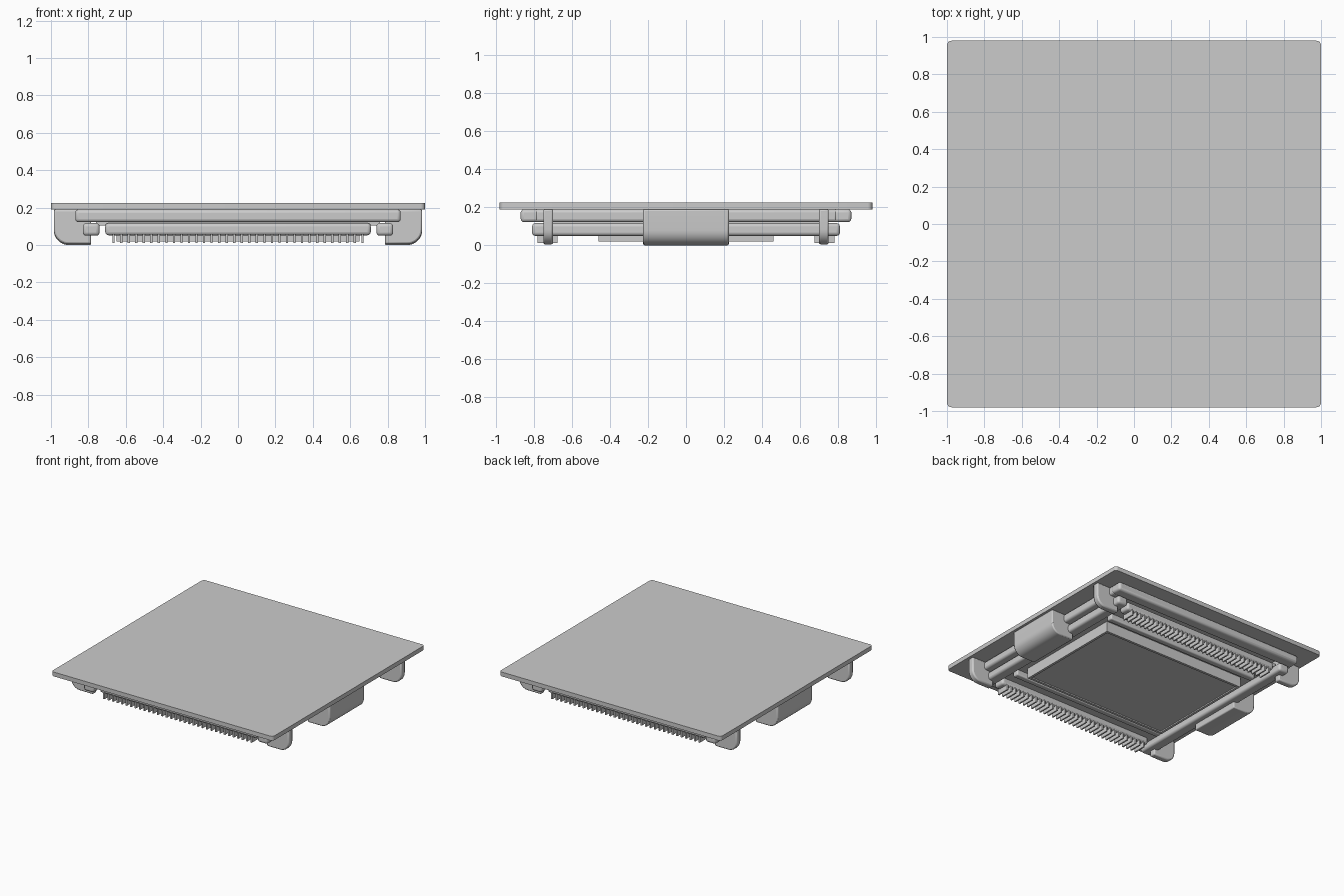
import bpy, bmesh, math

if "Cube" in bpy.data.objects:
    bpy.data.objects.remove(bpy.data.objects["Cube"])


def finish(name, bm, bevel=0.0, segments=3):
    bmesh.ops.recalc_face_normals(bm, faces=bm.faces)
    mesh = bpy.data.meshes.new(name)
    bm.to_mesh(mesh)
    bm.free()
    ob = bpy.data.objects.new(name, mesh)
    bpy.context.collection.objects.link(ob)
    if bevel:
        m = ob.modifiers.new("bevel", 'BEVEL')
        m.width = bevel
        m.segments = segments
        m.limit_method = 'ANGLE'
        m.angle_limit = math.radians(40)
    bpy.ops.object.select_all(action='DESELECT')
    bpy.context.view_layer.objects.active = ob
    ob.select_set(True)
    bpy.ops.object.shade_smooth_by_angle(angle=math.radians(35))
    return ob


def add_box(bm, x0, x1, y0, y1, z0, z1):
    vs = bmesh.ops.create_cube(bm, size=1)["verts"]
    for v in vs:
        v.co.x = x1 if v.co.x > 0 else x0
        v.co.y = y1 if v.co.y > 0 else y0
        v.co.z = z1 if v.co.z > 0 else z0


def box(name, *dims, bevel=0.0, segments=3):
    bm = bmesh.new()
    add_box(bm, *dims)
    return finish(name, bm, bevel, segments)


def prism(name, pts, axis, a, b, bevel=0.0):
    # extrude a 2D outline along y (outline xz) or z (outline xy)
    bm = bmesh.new()
    place = (lambda p, t: (p[0], t, p[1])) if axis == 'y' else (lambda p, t: (p[0], p[1], t))
    lo = [bm.verts.new(place(p, a)) for p in pts]
    hi = [bm.verts.new(place(p, b)) for p in pts]
    bm.faces.new(lo)
    bm.faces.new(hi)
    n = len(pts)
    for i in range(n):
        bm.faces.new((lo[i], lo[(i + 1) % n], hi[(i + 1) % n], hi[i]))
    return finish(name, bm, bevel, 2)


def arc(cx, cy, r, start, end, n=8):
    return [(cx + r * math.cos(math.radians(start + (end - start) * i / n)),
             cy + r * math.sin(math.radians(start + (end - start) * i / n))) for i in range(n + 1)]


# top plate with small rounded corners
X, Y, R = 1.0, 0.98, 0.025
outline = (arc(X - R, Y - R, R, 0, 90, 5) + arc(R - X, Y - R, R, 90, 180, 5)
           + arc(R - X, R - Y, R, 180, 270, 5) + arc(X - R, R - Y, R, 270, 360, 5))
prism("top_plate", outline, 'z', 0.19, 0.225)

# core slab joining the rails, and the panel underneath
box("core_slab", -0.76, 0.76, -0.74, 0.74, 0.105, 0.135)
box("bottom_panel", -0.65, 0.65, -0.46, 0.46, 0.03, 0.11)
for s in (-1, 1):
    y = sorted((s * 0.44, s * 0.46))
    box("panel_rim_long", -0.65, 0.65, *y, 0.02, 0.05)
    x = sorted((s * 0.63, s * 0.65))
    box("panel_rim_short", *x, -0.44, 0.44, 0.02, 0.05)

for s in (-1, 1):
    # upper rail ring
    y = sorted((s * 0.775, s * 0.87))
    box("upper_rail_long", -0.87, 0.87, *y, 0.122, 0.19, bevel=0.018)
    x = sorted((s * 0.775, s * 0.87))
    box("upper_rail_side", *x, -0.80, 0.80, 0.122, 0.19, bevel=0.018)
    # lower rails
    y = sorted((s * 0.68, s * 0.775))
    box("lower_rail_long", -0.71, 0.71, *y, 0.052, 0.117, bevel=0.018)
    x = sorted((s * 0.74, s * 0.83))
    box("lower_rail_side", *x, -0.81, 0.81, 0.05, 0.117, bevel=0.018)
    # inner bars beside the panel
    y = sorted((s * 0.52, s * 0.57))
    box("inner_bar", -0.70, 0.70, *y, 0.06, 0.12, bevel=0.01)

    # row of pins
    bm = bmesh.new()
    count = 34
    y = sorted((s * 0.675, s * 0.78))
    for i in range(count):
        cx = -0.665 + 1.33 * i / (count - 1)
        add_box(bm, cx - 0.006, cx + 0.006, *y, 0.012, 0.06)
    finish("pin_row", bm)

    # corner hooks and middle block share one rounded profile
    def hook(z0):
        pts = [(0.785, 0.19), (0.785, z0)] + arc(0.905, z0 + 0.08, 0.08, 270, 360) + [(0.985, 0.19)]
        return [(s * px, pz) for px, pz in pts]
    for t in (-1, 1):
        prism("corner_hook", hook(0.005), 'y', t * 0.725 - 0.026, t * 0.725 + 0.026, bevel=0.01)
    prism("middle_block", hook(0.0), 'y', -0.225, 0.225, bevel=0.008)
